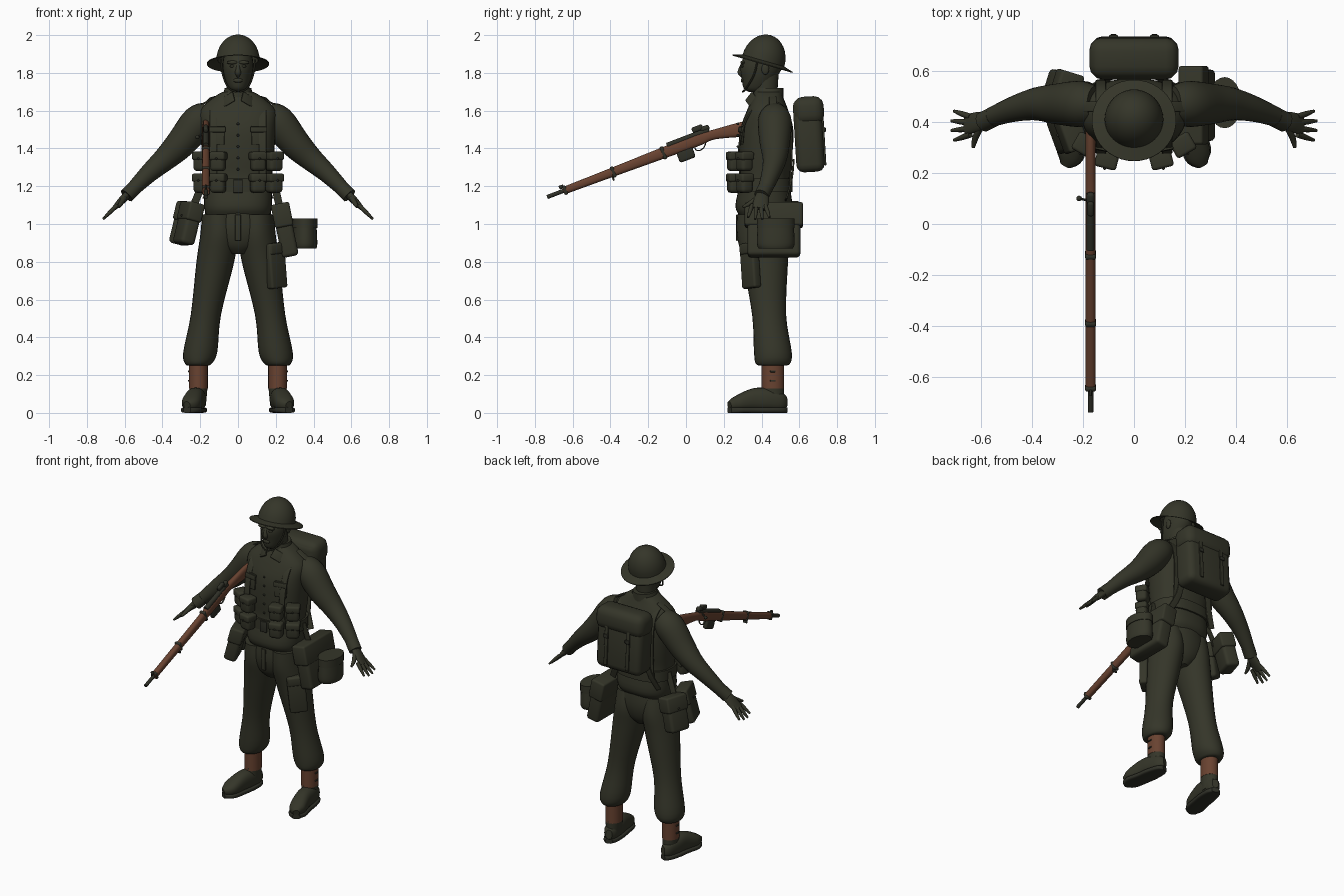
import bpy, bmesh, math
from math import cos, sin, pi
from mathutils import Vector, Matrix, Euler

cube = bpy.data.objects.get("Cube")
if cube:
    bpy.data.objects.remove(cube, do_unlink=True)


def material(name, color):
    mat = bpy.data.materials.new(name)
    mat.use_nodes = True
    mat.diffuse_color = (*color, 1)
    shader = next(node for node in mat.node_tree.nodes if node.type == 'BSDF_PRINCIPLED')
    shader.inputs["Base Color"].default_value = (*color, 1)
    return mat


olive = material("olive", (.035, .036, .022))
brown = material("brown", (.14, .055, .03))
metal = material("dark metal", (.028, .029, .02))


def finish(bm, name, mat, mirror):
    bmesh.ops.recalc_face_normals(bm, faces=bm.faces)
    mesh = bpy.data.meshes.new(name)
    bm.to_mesh(mesh)
    bm.free()
    mesh.materials.append(mat)
    mesh.shade_smooth()
    mesh.set_sharp_from_angle(angle=.7)
    part = bpy.data.objects.new(name, mesh)
    bpy.context.collection.objects.link(part)
    if mirror:
        part.modifiers.new("Mirror", 'MIRROR').use_mirror_merge = False


def smooth_path(rows, steps):
    """Catmull-Rom interpolation of every column."""
    result = []
    last = len(rows) - 1
    for index in range(last):
        before, start, end, after = (rows[max(0, min(last, index + k))] for k in (-1, 0, 1, 2))
        for step in range(steps):
            t = step / steps
            result.append([
                q + t / 2 * (r - p + t * (2 * p - 5 * q + 4 * r - s + t * (3 * (q - r) + s - p)))
                for p, q, r, s in zip(before, start, end, after)])
    return result + [rows[-1]]


def loft(name, rows, mat=olive, mirror=False, axis=None, sides=24, power=2, steps=4):
    """Skin rings along a path: x, y, z, half width and, if not round, half depth."""
    rows = smooth_path(rows, steps)
    centers = [Vector(row[:3]) for row in rows]
    bm = bmesh.new()
    rings = []
    for index, (center, row) in enumerate(zip(centers, rows)):
        ahead = centers[min(index + 1, len(centers) - 1)]
        tangent = Vector(axis or ahead - centers[max(index - 1, 0)]).normalized()
        across = Vector((1, 0, 0))
        across = (across - tangent * across.dot(tangent)).normalized()
        depth = tangent.cross(across)
        ring = []
        for k in range(sides):
            angle = 2 * pi * k / sides
            c, s = (math.copysign(abs(f) ** (2 / power), f) for f in (cos(angle), sin(angle)))
            ring.append(bm.verts.new(center + across * c * row[3] + depth * s * row[-1]))
        rings.append(ring)
    for low, high in zip(rings, rings[1:]):
        for k in range(sides):
            bm.faces.new((low[k], low[k - 1], high[k - 1], high[k]))
    bm.faces.new(rings[0])
    bm.faces.new(rings[-1])
    finish(bm, name, mat, mirror)


def upright(name, rows, x=0, y=.42, lean=0, **options):
    """Horizontal rings given as height, half width, half depth."""
    base = rows[0][0]
    loft(name, [(x, y + lean * (z - base), z, width, depth) for z, width, depth in rows],
         axis=(0, 0, 1), **options)


def cord(name, points, width, depth=None, **options):
    """Tube or flat strap of constant section through the points."""
    loft(name, [(*point, width, depth or width) for point in points], **options)


def strap(name, points, **options):
    cord(name, points, width=.02, depth=.005, power=5, **options)


def box(name, center, size, tilt=0, roll=0, turn=0, mat=olive, mirror=False, bevel=.012):
    bm = bmesh.new()
    bmesh.ops.create_cube(bm, size=1)
    bmesh.ops.scale(bm, vec=size, verts=bm.verts)
    bmesh.ops.bevel(bm, geom=bm.edges[:], offset=min(bevel, min(size) * .4), segments=3,
                    profile=.5, affect='EDGES')
    bm.transform(Matrix.Translation(center) @ Euler((tilt, roll, turn)).to_matrix().to_4x4())
    finish(bm, name, mat, mirror)


def ball(name, center, radii, mat=olive, mirror=False):
    bm = bmesh.new()
    bmesh.ops.create_uvsphere(bm, u_segments=16, v_segments=10, radius=1)
    bm.transform(Matrix.Translation(center) @ Matrix.Diagonal((*radii, 1)))
    finish(bm, name, mat, mirror)


def pouch(name, center, size, tilt=0, turn=0, mirror=False):
    """Bag with an overhanging flap and a stud on its own front."""
    rotation = Euler((tilt, 0, turn)).to_matrix()
    width, depth, height = size

    def local(y, z):
        return Vector(center) + rotation @ Vector((0, y * depth, z * height))

    placing = dict(tilt=tilt, turn=turn, mirror=mirror)
    box(name, center, size, bevel=.02, **placing)
    box(name + "_flap", local(0, .3), (width * 1.1, depth * 1.1, height * .45), **placing)
    ball(name + "_stud", local(-.56, .16), [.006] * 3, metal, mirror)


# Torso, hips and legs
upright("blouse", [(1.05, .17, .13), (1.1, .18, .15), (1.24, .18, .13), (1.36, .19, .14),
                   (1.5, .2, .14), (1.6, .2, .11), (1.67, .13, .08), (1.7, .08, .07)],
        y=.41, lean=.04, power=2.5, sides=32)
upright("hips", [(1.1, .16, .13), (.98, .19, .14), (.89, .14, .12), (.84, .05, .08)], y=.41)
loft("trouser_leg", [(.1, .4, 1.05, .09, .13), (.1, .41, .94, .1, .14), (.12, .42, .8, .1, .12),
                     (.17, .44, .52, .08, .09), (.2, .46, .32, .09, .1),
                     (.21, .46, .26, .07, .09), (.21, .46, .25, .05, .06)],
     mirror=True, axis=(0, 0, 1))
box("thigh_pocket", (.2, .34, .78), (.11, .05, .24), roll=-.1, turn=.7)
box("thigh_pocket_flap", (.2, .34, .87), (.12, .06, .06), roll=-.1, turn=.7)
box("fly", (0, .27, .98), (.03, .01, .14))

# Gaiters and boots
ankle = dict(x=.21, y=.46, mirror=True)
upright("gaiter", [(.13, .05, .06), (.27, .05, .06)], mat=brown, **ankle)
upright("boot_shaft", [(.04, .04, .06), (.15, .05, .06)], **ankle)
for z in (.17, .22):
    box("gaiter_buckle", (.26, .46, z), (.01, .03, .01), mat=metal, mirror=True)
foot = [(.2, .53, .06, .02, .03), (.21, .5, .06, .04, .05), (.22, .43, .07, .05, .06),
        (.23, .36, .07, .05, .06), (.25, .27, .05, .05, .04), (.27, .23, .04, .02, .02)]
loft("boot_foot", foot, mirror=True, power=2.4)
loft("boot_sole", [(x, y, .015, width * 1.1, .015) for x, y, z, width, height in foot],
     metal, mirror=True, power=4)
for step in range(4):
    box("boot_lace", Vector((.23, .38, .12)) + step * Vector((.005, -.025, -.012)),
        (.05, .01, .01), tilt=.5, turn=-.2, mat=metal, mirror=True)

# Arms and hands
loft("sleeve", [(.15, .47, 1.58, .07), (.21, .47, 1.54, .09), (.3, .47, 1.43, .08),
                (.38, .47, 1.35, .065), (.47, .45, 1.27, .05), (.58, .41, 1.16, .035)],
     mirror=True)
cord("cuff", [(.55, .42, 1.19), (.59, .4, 1.15)], width=.04, mirror=True)
loft("palm", [(.57, .41, 1.17, .02, .03), (.61, .4, 1.13, .02, .04), (.66, .39, 1.08, .01, .04)],
     mirror=True)
for spread in (-1.5, -.5, .5, 1.5):
    reach = .08 - .01 * abs(spread)
    knuckle = Vector((.64, .385 + spread * .023, 1.1))
    tip = knuckle + Vector((reach, spread * .015, -reach))
    loft("finger", [(*knuckle, .012), (*knuckle.lerp(tip, .5), .011), (*tip, .006)],
         mirror=True, sides=10)
loft("thumb", [(.6, .38, 1.14, .014), (.62, .34, 1.11, .013), (.63, .3, 1.09, .007)],
     mirror=True, sides=10)

# Neck, collar and head
upright("neck", [(1.64, .06, .06), (1.79, .06, .07)])
upright("collar", [(1.65, .1, .08), (1.69, .08, .08), (1.72, .07, .08)], y=.435)
box("collar_point", (.05, .345, 1.66), (.07, .01, .06), tilt=-.5, roll=.5, turn=.4, mirror=True)
upright("head", [(1.7, .03, .04), (1.72, .05, .07), (1.77, .07, .09), (1.82, .08, .11),
                 (1.86, .08, .11), (1.91, .07, .1)], y=.37, lean=.22)
loft("nose", [(0, .3, 1.85, .007), (0, .29, 1.82, .012), (0, .29, 1.8, .016),
              (0, .3, 1.78, .008)], sides=12)
ball("brow", (.03, .3, 1.855), (.03, .012, .01), mirror=True)
ball("eye", (.03, .3, 1.835), (.014, .01, .007), mirror=True)
ball("ear", (.08, .42, 1.82), (.01, .02, .03), mirror=True)
ball("lips", (0, .3, 1.76), (.025, .01, .012))
cord("chin_strap", [(.09, .38, 1.87), (.08, .36, 1.79), (.05, .32, 1.72), (.01, .3, 1.7)],
     width=.005, mirror=True, sides=8)


# Wide-brimmed helmet, turned from a profile and tipped backward
def dome(scale):
    return [(.115 * scale * sin(pi * k / 16), .14 * scale * cos(pi * k / 16)) for k in range(9)]


bm = bmesh.new()
outline = dome(1) + [(.165, -.015), (.165, -.02)] + dome(.93)[::-1]
verts = [bm.verts.new((radius, 0, height)) for radius, height in outline]
edges = [bm.edges.new(pair) for pair in zip(verts, verts[1:])]
bmesh.ops.spin(bm, geom=verts + edges, cent=(0, 0, 0), axis=(0, 0, 1), angle=2 * pi, steps=40)
bmesh.ops.remove_doubles(bm, verts=bm.verts, dist=.001)
bm.transform(Matrix.Translation((0, .41, 1.865)) @ Matrix.Rotation(-.28, 4, 'X'))
finish(bm, "helmet", olive, mirror=False)

# Blouse details and webbing
box("breast_pocket", (.11, .295, 1.47), (.08, .01, .1), tilt=-.1, turn=.2, mirror=True)
box("breast_flap", (.11, .29, 1.5), (.09, .012, .03), tilt=-.1, turn=.2, mirror=True)
box("epaulette", (.16, .46, 1.65), (.09, .04, .01), roll=.5, mirror=True)
for step in range(5):
    ball("front_button", (0, .275, 1.53 - step * .06), [.007] * 3, metal)
upright("belt", [(1.17, .19, .145), (1.24, .19, .145)], power=2.5, sides=32)
box("belt_buckle", (0, .27, 1.2), (.05, .01, .07), mat=metal)
over_shoulder = [(.29, 1.22), (.28, 1.38), (.3, 1.5), (.35, 1.6), (.45, 1.65),
                 (.53, 1.6), (.56, 1.45), (.55, 1.2)]
strap("shoulder_strap", [(.13, y, z) for y, z in over_shoulder], mirror=True)
strap("rear_brace", [(.1, .57, 1.34), (.12, .56, 1.24), (.17, .53, 1.13)], mirror=True)
for z in (1.33, 1.215):
    for angle in (.5, 1.05):
        spot = (.22 * sin(angle), .42 - .18 * cos(angle) ** .7, z)
        pouch("ammo_pouch", spot, (.08, .07, .1), turn=angle * .5, mirror=True)

# Backpack
box("backpack", (0, .65, 1.47), (.33, .15, .39), tilt=.06, bevel=.04)
box("backpack_lid", (0, .65, 1.6), (.35, .16, .15), tilt=.06, bevel=.05)
box("backpack_strap", (.08, .73, 1.45), (.025, .01, .28), tilt=.06, mirror=True)
box("backpack_buckle", (.08, .735, 1.5), (.035, .01, .025), mat=metal, mirror=True)

# Hip gear
pouch("haversack", (.25, .465, .965), (.28, .09, .28), tilt=-.2, turn=pi / 2)
strap("haversack_strap", [(.19, .42, 1.22), (.23, .44, 1.05)])
canteen = dict(x=.355, y=.475)
upright("canteen", [(.87, .06, .09), (.9, .065, .1), (1, .06, .095)], **canteen)
upright("canteen_lid", [(.98, .066, .1), (1.03, .066, .1)], **canteen)
pouch("front_hip_pouch", (-.265, .36, 1), (.15, .08, .22), tilt=-.25, turn=.35 - pi / 2)
pouch("rear_hip_pouch", (-.285, .525, 1), (.14, .09, .22), tilt=-.25, turn=-.3 - pi / 2)
strap("hip_pouch_strap", [(-.185, .45, 1.22), (-.25, .47, 1.06)])

# Rifle, laid out along one sloping line
slope = .38


def along(y, lift=0, aside=0):
    return (aside - .17, y, 1.422 + slope * y + lift)


def fitting(name, y, lift, size):
    box(name, along(y, lift), size, tilt=math.atan(slope), mat=metal)


loft("rifle_stock", [(*along(y, lift), .02, height) for y, lift, height in (
    (.42, -.07, .05), (.3, -.035, .04), (.15, -.005, .026), (.08, 0, .032), (0, 0, .032),
    (-.4, 0, .024), (-.65, 0, .02))], brown, power=2.5)
cord("barrel", [along(-.6), along(-.735)], width=.011, mat=metal)
cord("receiver", [along(.12, .03), along(-.1, .03)], width=.016, mat=metal)
fitting("magazine", 0, -.055, (.03, .09, .06))
fitting("rear_sight", .06, .06, (.025, .06, .03))
fitting("bolt_body", .1, .045, (.03, .05, .03))
fitting("front_sight", -.66, .025, (.01, .025, .02))
fitting("sling_loop", -.385, -.035, (.03, .01, .025))
for y in (-.12, -.385, -.64):
    fitting("barrel_band", y, 0, (.043, .02, .06 + .04 * (y + .4)))
cord("bolt_handle", [along(.09, .03), along(.1, 0, -.045)], width=.005, mat=metal, sides=8)
ball("bolt_knob", along(.1, 0, -.045), [.011] * 3, metal)
cord("trigger_guard", [along(.075 + .03 * cos(angle), -.03 - .03 * sin(angle))
                       for angle in (0, pi / 4, pi / 2, pi * .75, pi)],
     width=.006, depth=.003, mat=metal, sides=8)
